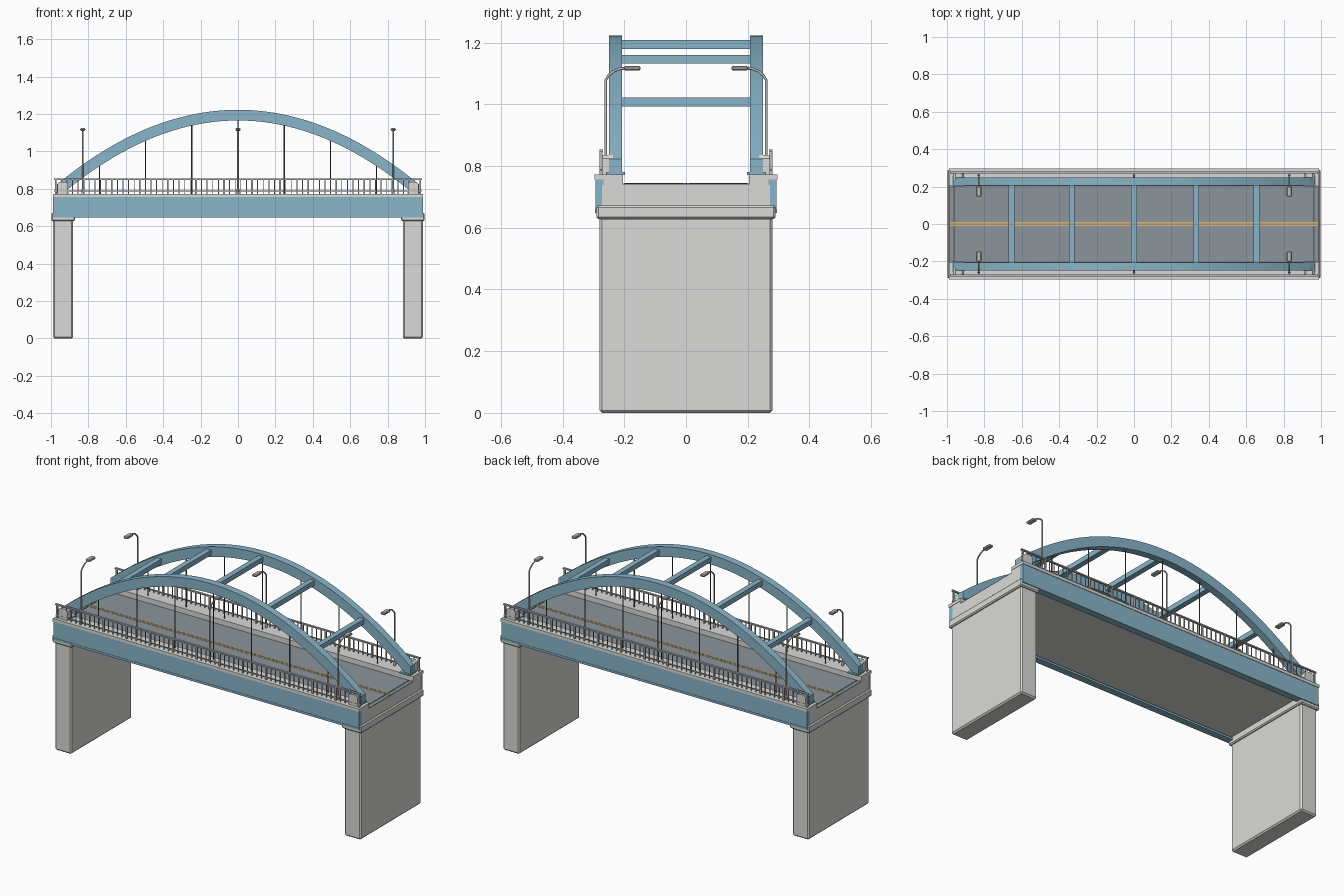
import bpy, bmesh, math
from mathutils import Vector

if "Cube" in bpy.data.objects:
    bpy.data.objects.remove(bpy.data.objects["Cube"])


def mat(name, r, g, b):
    m = bpy.data.materials.new(name)
    m.diffuse_color = (r, g, b, 1)
    m.use_nodes = True
    m.node_tree.nodes["Principled BSDF"].inputs["Base Color"].default_value = m.diffuse_color
    return m


BLUE = mat("blue steel", .25, .46, .58)
CONC = mat("concrete", .70, .70, .68)
ROAD = mat("asphalt", .26, .295, .33)
METAL = mat("grey metal", .5, .5, .48)
DARK = mat("dark cable", .12, .125, .13)
YELLOW = mat("yellow paint", .75, .48, .15)


def finish(bm, name, material):
    bmesh.ops.recalc_face_normals(bm, faces=bm.faces)
    me = bpy.data.meshes.new(name)
    bm.to_mesh(me)
    bm.free()
    me.materials.append(material)
    ob = bpy.data.objects.new(name, me)
    bpy.context.collection.objects.link(ob)
    return ob


def add_box(bm, x0, x1, y0, y1, z0, z1):
    vs = bmesh.ops.create_cube(bm, size=1)["verts"]
    for v in vs:
        v.co = ((x0 + x1) / 2 + v.co.x * (x1 - x0),
                (y0 + y1) / 2 + v.co.y * (y1 - y0),
                (z0 + z1) / 2 + v.co.z * (z1 - z0))


def box(name, material, x0, x1, y0, y1, z0, z1, bevel=0):
    bm = bmesh.new()
    add_box(bm, x0, x1, y0, y1, z0, z1)
    if bevel:
        bmesh.ops.bevel(bm, geom=bm.edges[:], offset=bevel, segments=1, affect='EDGES')
    return finish(bm, name, material)


def extrude_xz(name, material, pts, y0, y1):
    # closed outline in x and z, extruded along y
    bm = bmesh.new()
    f = bm.faces.new([bm.verts.new((x, y0, z)) for x, z in pts])
    ret = bmesh.ops.extrude_face_region(bm, geom=[f])
    for v in ret["geom"]:
        if isinstance(v, bmesh.types.BMVert):
            v.co.y = y1
    return finish(bm, name, material)


def tube(name, material, pts, radius, sides=8):
    # sweep a circle along a path lying in a y-z plane
    bm = bmesh.new()
    pts = [Vector(p) for p in pts]
    rings = []
    for i, p in enumerate(pts):
        t = (pts[min(i + 1, len(pts) - 1)] - pts[max(i - 1, 0)]).normalized()
        u = Vector((1, 0, 0))
        w = t.cross(u)
        rings.append([bm.verts.new(p + radius * (math.cos(a) * u + math.sin(a) * w))
                      for a in (2 * math.pi * k / sides for k in range(sides))])
    for a, b in zip(rings, rings[1:]):
        for k in range(sides):
            j = (k + 1) % sides
            bm.faces.new((a[k], a[j], b[j], b[k]))
    bm.faces.new(rings[0])
    bm.faces.new(rings[-1])
    ob = finish(bm, name, material)
    for poly in ob.data.polygons:
        poly.use_smooth = len(poly.vertices) == 4
    return ob


CROWN, K, ARCH_Y, ARCH_END, HALF = 1.194, .435, .228, .95, .0285
TOP = .771


def arch_z(x):
    return CROWN - K * x * x


# piers and caps
for s, side in ((-1, "left"), (1, "right")):
    xs = sorted((s * .882, s * .988))
    box(side + "_pier", CONC, *xs, -.28, .28, 0, .635, .008)
    xs = sorted((s * .872, s * .998))
    box(side + "_pier_cap", CONC, *xs, -.29, .29, .628, .672, .006)

# deck slab, road surface, centre lines and end joints
box("deck_slab", CONC, -.988, .988, -.272, .272, .67, .738)
box("road_surface", ROAD, -.988, .988, -.206, .206, .737, .743)
for y in (-.007, .007):
    box("centre_line", YELLOW, -.985, .985, y - .003, y + .003, .742, .7445)
for s in (-1, 1):
    box("expansion_joint", DARK, s * .962 - .004, s * .962 + .004, -.2, .2, .742, .7445)

for s, side in ((-1, "front"), (1, "back")):
    def ys(a, b):
        return sorted((s * a, s * b))

    # edge girder with flanges, and raised walkway
    box(side + "_girder", BLUE, -.988, .988, *ys(.268, .293), .65, .757)
    box(side + "_girder_flange", BLUE, -.988, .988, *ys(.255, .295), .648, .66)
    box(side + "_kerb", CONC, -.988, .988, *ys(.204, .27), .737, TOP)
    box(side + "_walkway", CONC, -.99, .99, *ys(.204, .296), .756, TOP + .002)

    # arch rib: constant depth measured across the parabola, upright ends
    outer, inner = [], []
    N = 48
    for i in range(N + 1):
        x = ARCH_END * (2 * i / N - 1)
        n = Vector((2 * K * x, 1)).normalized() * HALF
        outer.append((x + n.x, arch_z(x) + n.y))
        inner.append((x - n.x, arch_z(x) - n.y))
    ex = outer[-1][0]
    outline = [(-ex, .776)] + outer + [(ex, .776)] + inner[::-1]
    rib = extrude_xz(side + "_arch", BLUE, outline, *ys(.207, .249))
    for p in rib.data.polygons:
        p.use_smooth = len(p.vertices) == 4 and abs(p.center.x) < .945
    # keep the long rib edges crisp
    rib.select_set(True)
    bpy.context.view_layer.objects.active = rib
    bpy.ops.object.shade_smooth_by_angle(angle=math.radians(20))
    rib.select_set(False)

    # arch feet: base plate and outer chamfered block
    for e in (-1, 1):
        box(side + "_arch_base", BLUE, *sorted((e * .905, e * .972)), *ys(.197, .26),
            TOP, .78)
        pts = [(e * .909, TOP), (e * .909, .825), (e * .92, .836),
               (e * .955, .836), (e * .966, .825), (e * .966, TOP)]
        extrude_xz(side + "_arch_block", CONC, pts, *ys(.236, .277))

    # hangers
    for k in range(-3, 4):
        x = k * .247
        tube(side + "_hanger", DARK, [(x, s * ARCH_Y, TOP), (x, s * ARCH_Y, arch_z(x) - .015)],
             .003, 6)

    # railing: rails, posts and balusters
    bm = bmesh.new()
    add_box(bm, -.985, .985, *ys(.269, .281), .847, .854)
    add_box(bm, -.985, .985, *ys(.272, .278), .786, .790)
    for i in range(66):
        x = -.975 + i * .03
        w = .0045 if i % 5 == 0 else .0022
        add_box(bm, x - w, x + w, *ys(.275 - w, .275 + w), TOP, .85)
    finish(bm, side + "_railing", METAL)

    # street lamps: pole, bent arm and head
    for x in (-.83, 0, .83):
        path = [(x, s * .26, TOP), (x, s * .26, 1.078), (x, s * .252, 1.092),
                (x, s * .236, 1.106), (x, s * .215, 1.115), (x, s * .19, 1.117)]
        tube(side + "_lamp_pole", METAL, path, .0042)
        tube(side + "_lamp_foot", METAL, [(x, s * .26, TOP), (x, s * .26, .80)], .007)
        box(side + "_lamp_head", METAL, x - .014, x + .014, *ys(.147, .201), 1.11, 1.124, .004)

# cross beams tying the two arches
for x in (-.655, -.333, 0, .333, .655):
    z = arch_z(x)
    box("cross_beam", BLUE, x - .0155, x + .0155, -.21, .21, z - .0145, z + .0145)
